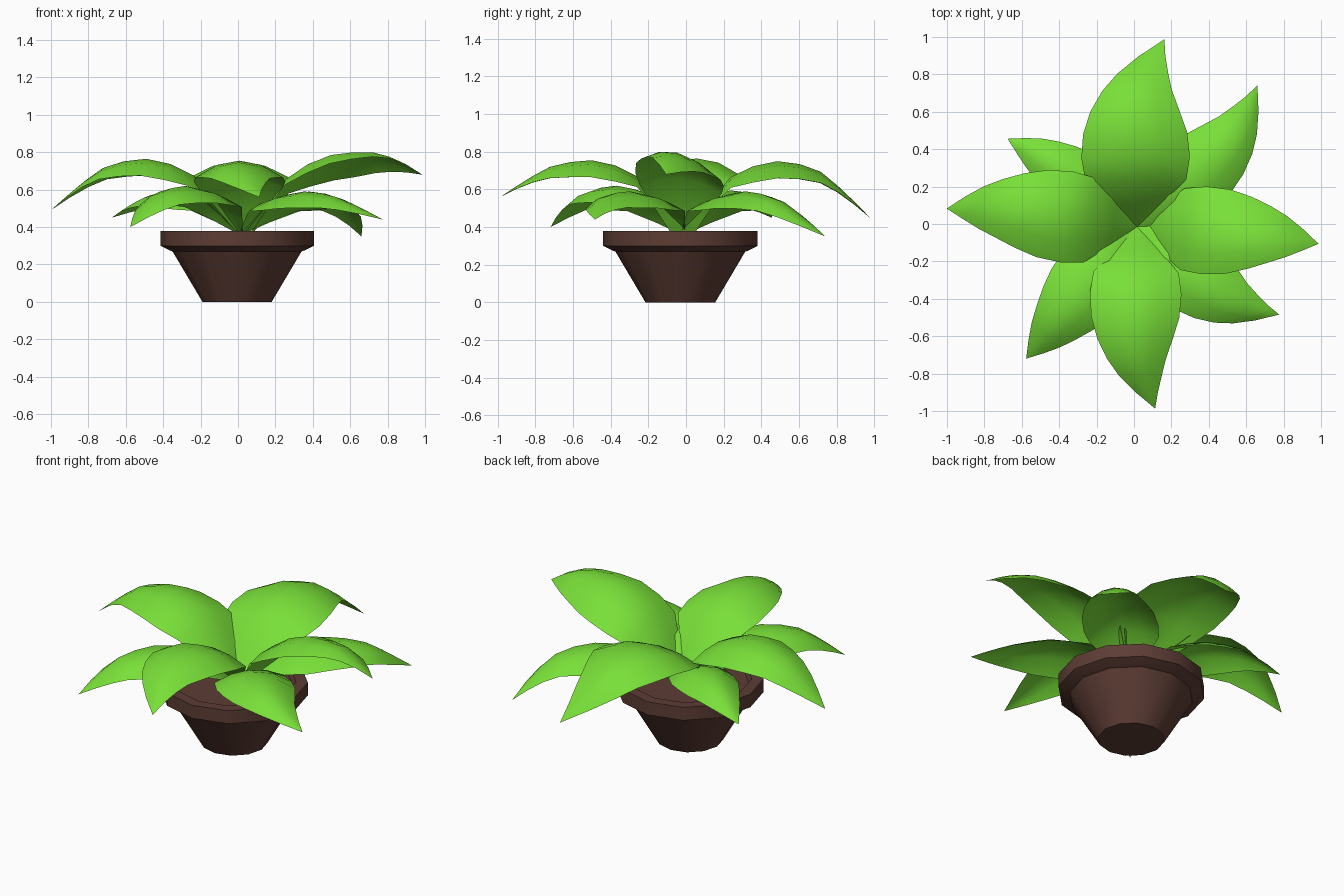
import bpy, bmesh, math
from mathutils import Vector, Matrix

cube = bpy.data.objects.get("Cube")
if cube:
    bpy.data.objects.remove(cube, do_unlink=True)


def material(name, rgb):
    m = bpy.data.materials.new(name)
    m.use_nodes = True
    m.diffuse_color = (*rgb, 1)
    m.node_tree.nodes["Principled BSDF"].inputs["Base Color"].default_value = (*rgb, 1)
    return m


leaf_green = material("leaf green", (0.19, 0.74, 0.04))
clay_brown = material("clay brown", (0.11, 0.046, 0.035))


def finish(name, bm, mat, angle):
    mesh = bpy.data.meshes.new(name)
    bm.to_mesh(mesh)
    bm.free()
    mesh.materials.append(mat)
    obj = bpy.data.objects.new(name, mesh)
    bpy.context.collection.objects.link(obj)
    bpy.ops.object.select_all(action="DESELECT")
    obj.select_set(True)
    bpy.context.view_layer.objects.active = obj
    bpy.ops.object.shade_smooth_by_angle(angle=math.radians(angle))
    return obj


# Pot: outline of wall, rim and soil, spun in twelve steps
def build_pot():
    outline = [(0, 0), (0.185, 0), (0.345, 0.27), (0.36, 0.275), (0.41, 0.30),
               (0.41, 0.38), (0.345, 0.38), (0.33, 0.35), (0, 0.35)]
    bm = bmesh.new()
    verts = [bm.verts.new((r, 0, z)) for r, z in outline]
    edges = [bm.edges.new(pair) for pair in zip(verts, verts[1:])]
    bmesh.ops.spin(bm, geom=verts + edges, cent=(0, 0, 0), axis=(0, 0, 1),
                   angle=math.tau, steps=12)
    bmesh.ops.remove_doubles(bm, verts=bm.verts, dist=0.0005)
    bmesh.ops.recalc_face_normals(bm, faces=bm.faces)
    bmesh.ops.translate(bm, verts=bm.verts, vec=(-0.005, -0.03, 0))
    finish("pot", bm, clay_brown, 35)


# Leaf stations: distance, half width, rise to the crown, droop to the tip, edge drop
STATIONS = [(0.0, 0.05, 0.0, 0, 0), (0.12, 0.48, 0.37, 0, 0.02),
            (0.25, 0.93, 0.78, 0, 0.055), (0.37, 1.0, 0.93, 0, 0.085),
            (0.5, 0.96, 1, 0, 0.09), (0.62, 0.82, 1, 0.05, 0.08),
            (0.73, 0.64, 1, 0.18, 0.06), (0.82, 0.47, 1, 0.42, 0.035),
            (0.91, 0.25, 1, 0.7, 0.015), (1, 0, 1, 1, 0)]
ACROSS = [-1, -0.5, 0, 0.5, 1]
BASE = 0.36


def build_leaf(name, heading, length, width, crown, tip, curl, lean=0, tilt=0):
    bm = bmesh.new()
    rows = []
    for t, w, rise, droop, drop in STATIONS:
        side = curl * (max(0, t - 0.62) / 0.38) ** 2
        z = BASE + rise * (crown - BASE) - droop * (crown - tip)
        z += lean * (t - 0.5) * (1 - droop)
        lanes = [u * w * width for u in ACROSS] if w else [0]
        rows.append([bm.verts.new((t * length, side + y,
                                   z + tilt * t * y - drop * (y / (w * width or 1)) ** 2))
                     for y in lanes])
    for a, b in zip(rows, rows[1:]):
        for i in range(len(ACROSS) - 1):
            end = [b[i + 1], b[i]] if len(b) > 1 else [b[0]]
            bm.faces.new([a[i]] + end[::-1] + [a[i + 1]])
    bmesh.ops.recalc_face_normals(bm, faces=bm.faces)
    if sum(f.normal.z for f in bm.faces) < 0:
        bmesh.ops.reverse_faces(bm, faces=bm.faces)
    bm.transform(Matrix.Translation(Vector((0.015, -0.015, 0)))
                 @ Matrix.Rotation(math.radians(heading), 4, "Z"))
    finish(name, bm, leaf_green, 60)


build_pot()

# Tall leaves along the axes, low leaves between them
build_leaf("front_leaf", -91, 0.97, 0.245, 0.755, 0.56, 0.115)
build_leaf("back_leaf", 91, 1.0, 0.29, 0.75, 0.44, -0.165)
build_leaf("left_leaf", -3, 0.975, 0.235, 0.785, 0.68, -0.04, lean=0.14, tilt=-0.4)
build_leaf("right_leaf", 172, 1.02, 0.245, 0.765, 0.49, 0.045)
build_leaf("low_back_left_leaf", 42, 0.985, 0.21, 0.59, 0.35, 0.13)
build_leaf("low_front_left_leaf", -40, 0.885, 0.215, 0.59, 0.44, 0.13)
build_leaf("low_front_right_leaf", 230, 0.92, 0.215, 0.62, 0.40, 0.0)
build_leaf("low_back_right_leaf", 143, 0.835, 0.18, 0.595, 0.45, 0.04)
